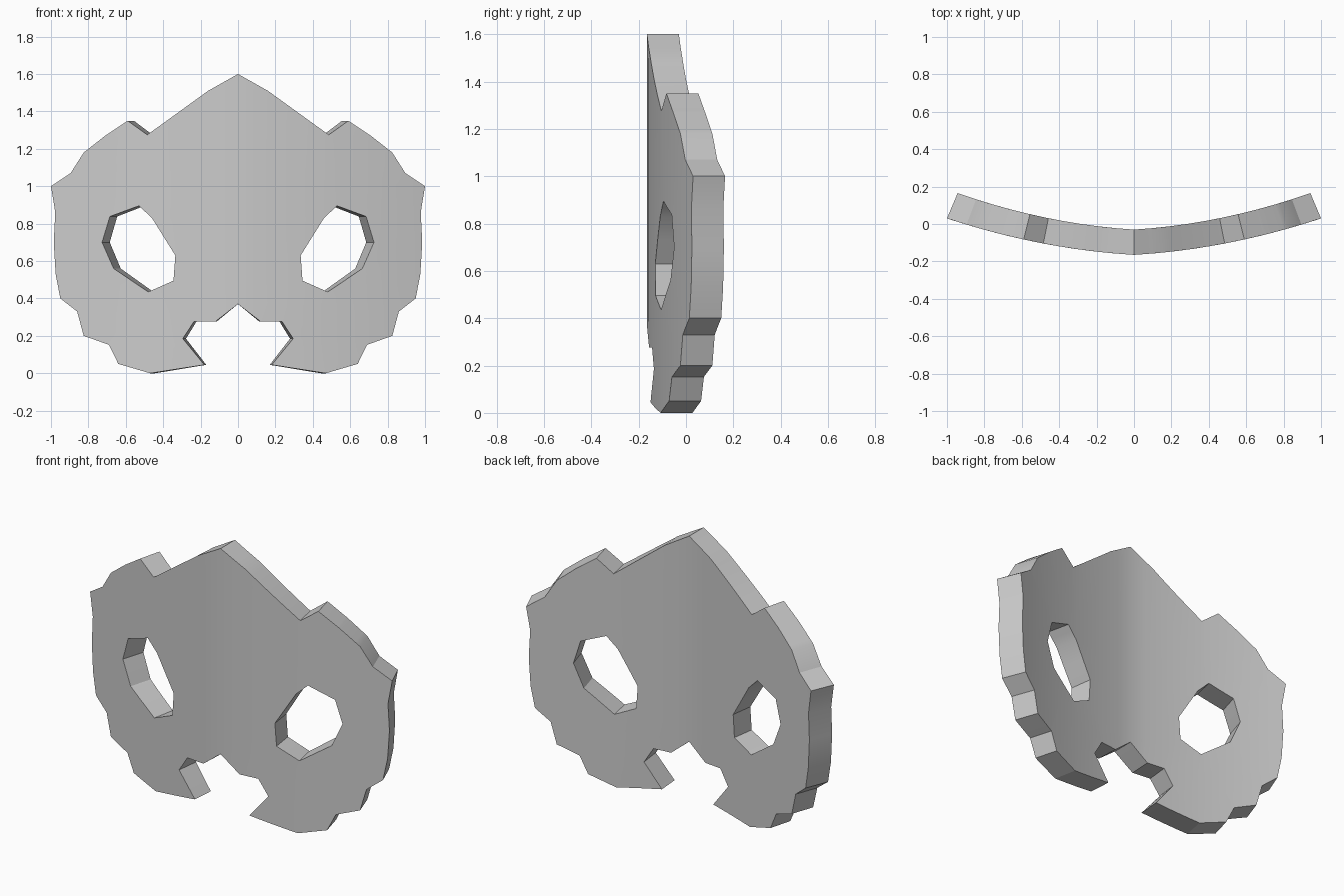
import bpy, bmesh, math

if "Cube" in bpy.data.objects:
    bpy.data.objects.remove(bpy.data.objects["Cube"])

# right half of the outer outline (x, z), top point to nose notch
OUTLINE = [(0, 1.6), (.16, 1.51), (.485, 1.275), (.59, 1.35), (.71, 1.27), (.825, 1.18),
           (.895, 1.07), (1, 1), (.977, .86), (.985, .7), (.975, .53), (.95, .4),
           (.86, .33), (.825, .2), (.69, .152), (.64, .05), (.47, 0), (.18, .045),
           (.295, .185), (.235, .277), (.12, .277), (0, .37)]
EYE = [(.53, .895), (.685, .838), (.727, .7), (.665, .56), (.48, .435),
       (.345, .495), (.335, .63), (.46, .83)]
THICKNESS = .135


def mirrored(points):
    return [(-x, z) for x, z in reversed(points)]


def add_loop(bm, points):
    verts = [bm.verts.new((x, 0, z)) for x, z in points]
    for a, b in zip(verts, verts[1:] + verts[:1]):
        bm.edges.new((a, b))


bm = bmesh.new()

# flat face plate with two eye holes
add_loop(bm, OUTLINE + mirrored(OUTLINE[1:-1]))
add_loop(bm, EYE)
add_loop(bm, mirrored(EYE))
bmesh.ops.triangle_fill(bm, edges=bm.edges[:], use_beauty=True, normal=(0, -1, 0))

# vertical cuts so the plate can curve
for i in range(-9, 10):
    bmesh.ops.bisect_plane(bm, geom=bm.verts[:] + bm.edges[:] + bm.faces[:], dist=.002,
                           plane_co=(i / 10, 0, 0), plane_no=(1, 0, 0))

# thickness, then wrap front and back around the face
ext = bmesh.ops.extrude_face_region(bm, geom=bm.faces[:], use_keep_orig=True)
back = {g for g in ext["geom"] if isinstance(g, bmesh.types.BMVert)}
for v in bm.verts:
    x = v.co.x
    v.co.y = -.165 + .06 * abs(x) + .135 * x * x
    if v in back:
        v.co.y += THICKNESS
        v.co.x *= .943
bmesh.ops.recalc_face_normals(bm, faces=bm.faces[:])

mesh = bpy.data.meshes.new("face_mask")
bm.to_mesh(mesh)
bm.free()
mask = bpy.data.objects.new("face_mask", mesh)
bpy.context.collection.objects.link(mask)
bpy.context.view_layer.objects.active = mask
mask.select_set(True)
bpy.ops.object.shade_smooth_by_angle(angle=math.radians(20))
